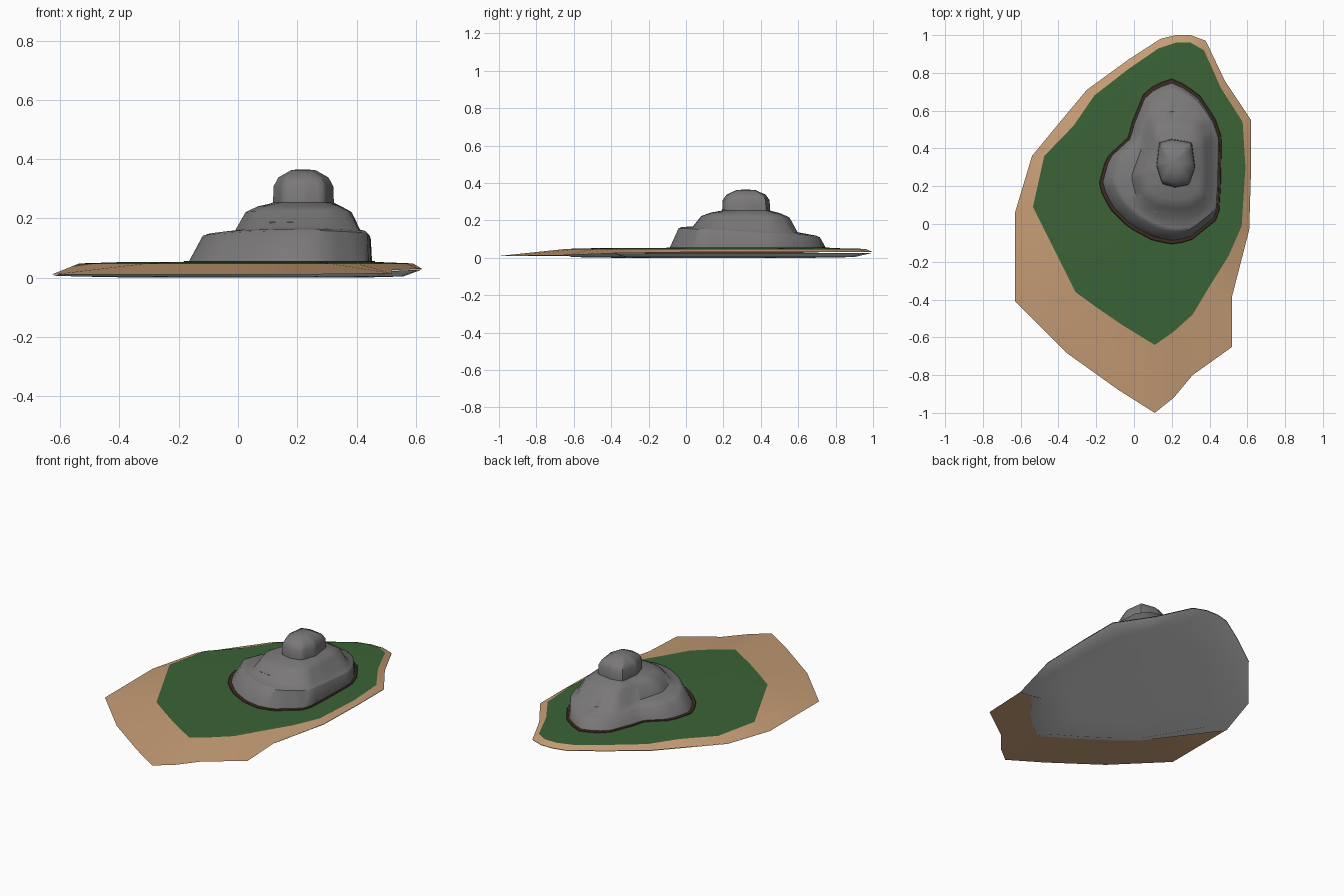
import bpy, bmesh, math
from mathutils import Vector

if "Cube" in bpy.data.objects:
    bpy.data.objects.remove(bpy.data.objects["Cube"])


def material(name, r, g, b):
    m = bpy.data.materials.new(name)
    m.diffuse_color = (r, g, b, 1)
    m.use_nodes = True
    m.node_tree.nodes["Principled BSDF"].inputs["Base Color"].default_value = m.diffuse_color
    return m


sand = material("sand", 0.56, 0.335, 0.178)
grass = material("grass green", 0.043, 0.125, 0.037)
stone = material("rock grey", 0.195, 0.188, 0.19)
soil = material("dark soil", 0.048, 0.024, 0.016)
white = material("underside white", 0.8, 0.8, 0.8)


def loft(name, rings, mat, cap=False, up=True, angle=50):
    """Join rings of equal point count with quads, optionally closing the last."""
    bm = bmesh.new()
    loops = [[bm.verts.new(p) for p in ring] for ring in rings]
    n = len(loops[0])
    for a, b in zip(loops, loops[1:]):
        for i in range(n):
            j = (i + 1) % n
            bm.faces.new((a[i], a[j], b[j], b[i]))
    if cap:
        bm.faces.new(loops[-1])
    bm.normal_update()
    if (sum(f.normal.z * f.calc_area() for f in bm.faces) > 0) != up:
        bmesh.ops.reverse_faces(bm, faces=bm.faces[:])
    if cap:
        bmesh.ops.triangulate(bm, faces=[f for f in bm.faces if len(f.verts) > 4])
    me = bpy.data.meshes.new(name)
    bm.to_mesh(me)
    bm.free()
    me.materials.append(mat)
    ob = bpy.data.objects.new(name, me)
    bpy.context.collection.objects.link(ob)
    bpy.ops.object.select_all(action='DESELECT')
    ob.select_set(True)
    bpy.context.view_layer.objects.active = ob
    bpy.ops.object.shade_smooth_by_angle(angle=math.radians(angle))
    return ob


# Shoreline, clockwise: outer x, outer y, outer z, grass x, grass y
shore = [
    (.22, 1.0, .03, .22, .96), (.30, 1.0, .03, .30, .96), (.38, .97, .03, .37, .92),
    (.48, .76, .03, .46, .72), (.62, .55, .03, .575, .54), (.62, .30, .03, .59, .30),
    (.61, -.03, .03, .57, -.01), (.52, -.38, .025, .50, -.17), (.52, -.65, .014, .40, -.33),
    (.31, -.80, .012, .31, -.48), (.21, -.92, .01, .21, -.57), (.11, -1.0, .01, .11, -.64),
    (-.08, -.88, .01, -.07, -.53), (-.36, -.68, .01, -.20, -.44), (-.63, -.41, .01, -.31, -.36),
    (-.63, .06, .01, -.535, .09), (-.54, .36, .018, -.475, .36), (-.40, .53, .024, -.32, .52),
    (-.25, .71, .03, -.21, .68), (-.03, .87, .03, -.03, .82), (.14, .98, .03, .13, .93),
]
outer = [Vector(s[:3]) for s in shore]
edge = [Vector((s[3], s[4], .048)) for s in shore]
mid = Vector((.1, .15, 0))


def shrink(ring, k, z):
    return [Vector((mid.x + (p.x - mid.x) * k, mid.y + (p.y - mid.y) * k, z)) for p in ring]


# Beach sheet and grass top
loft("beach", [outer, edge], sand)
loft("grass_top", [edge, shrink(edge, .8, .052)], grass, cap=True)

# Underside: follows the shore, but tucks in beneath the wide front beach
under = [g.lerp(o, .2 if 8 <= i <= 14 else 1) - Vector((0, 0, .003))
         for i, (o, g) in enumerate(zip(outer, edge))]
loft("underside", [under, shrink(under, .88, .004), shrink(under, .6, 0)], white,
     cap=True, up=False)

# Rock outlines seen from above
base = [(.20, .77), (.11, .74), (.05, .69), (-.015, .53), (-.03, .46), (-.15, .35),
        (-.19, .20), (-.13, .08), (-.03, -.02), (.10, -.09), (.21, -.11), (.30, -.09),
        (.45, .03), (.46, .20), (.465, .46), (.43, .56), (.35, .68), (.27, .74)]
tier = [(.22, .60), (.08, .57), (.04, .40), (-.015, .25), (.02, .11), (.10, .05),
        (.22, .035), (.33, .045), (.405, .11), (.415, .25), (.41, .48), (.36, .57)]
knob = [(.20, .447), (.135, .43), (.12, .31), (.15, .215), (.22, .195), (.29, .21),
        (.322, .30), (.305, .43)]
core = Vector((.2, .32))
SIDES = 48


def ring(outline, k, at, z, tilt=0):
    """Scale an outline about a point and resample it by angle around the core."""
    c = Vector(at)
    pts = [c + (Vector(p) - c) * k - core for p in outline]
    result = []
    for i in range(SIDES):
        a = 2 * math.pi * i / SIDES
        d = Vector((math.cos(a), math.sin(a)))
        r = 0
        for p, q in zip(pts, pts[1:] + pts[:1]):
            e = q - p
            den = d.x * e.y - d.y * e.x
            if abs(den) < 1e-9:
                continue
            t = (p.x * e.y - p.y * e.x) / den
            s = (p.x * d.y - p.y * d.x) / den
            if t > 0 and -1e-6 <= s <= 1 + 1e-6:
                r = max(r, t)
        x, y = core + d * r
        result.append(Vector((x, y, z + tilt * (y - .33))))
    return result


# Soil strip around the rock foot
loft("soil_strip", [ring(base, 1, core, .05), ring(base, .99, core, .056),
                    ring(base, .93, core, .057)], soil)

# Stepped rock rising to a rounded knob
t2 = (.22, .32)
k2 = (.22, .32)
loft("rock", [
    ring(base, .955, core, .05),
    ring(base, .87, (.34, .40), .135, -.065),
    ring(base, .83, (.33, .39), .142, -.065),
    ring(tier, 1, t2, .152, -.055),
    ring(tier, .84, t2, .22, -.015),
    ring(tier, .66, t2, .24, -.01),
    ring(knob, 1.02, k2, .253),
    ring(knob, 1, k2, .308),
    ring(knob, .84, k2, .338),
    ring(knob, .40, k2, .363),
    ring(knob, .10, k2, .365),
], stone, cap=True)

# Small ledge stone on the front of the upper step
bpy.ops.mesh.primitive_cube_add(size=1, location=(.15, .085, .175), rotation=(0, 0, -.15))
ledge = bpy.context.object
ledge.name = "ledge_stone"
ledge.scale = (.08, .05, .026)
ledge.data.materials.append(stone)
